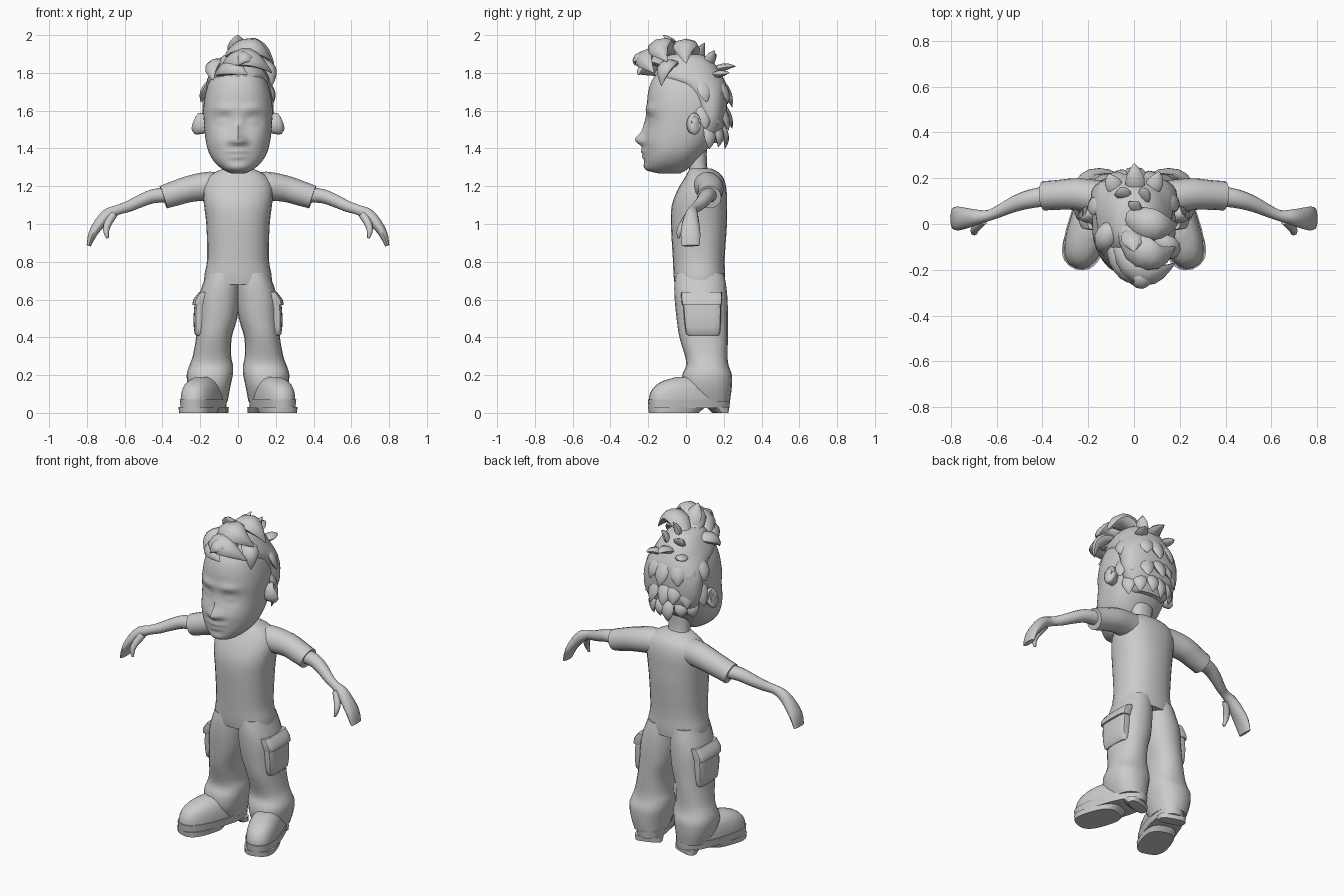
import bpy, bmesh, math, random
from mathutils import Vector

random.seed(4)
grey = bpy.data.materials.new("plain_grey")
grey.diffuse_color = (0.6, 0.6, 0.6, 1)
TAU = 2 * math.pi


def smooth_rows(rows, steps):
    """Catmull-Rom interpolation of number tuples."""
    out = []
    for i in range(len(rows) - 1):
        a, b, c, d = (rows[max(0, min(len(rows) - 1, i + k))] for k in (-1, 0, 1, 2))
        for s in range(steps):
            t = s / steps
            out.append([0.5 * (2 * q + (r - p) * t + (2 * p - 5 * q + 4 * r - w) * t * t
                               + (3 * q - p - 3 * r + w) * t ** 3) for p, q, r, w in zip(a, b, c, d)])
    return out + [list(rows[-1])]


def skin(name, rings, mirror=False, angle=50, warp=None):
    """Skin closed rings of points; rings may be grouped in several shells."""
    bm = bmesh.new()
    for shell in rings:
        grid = [[bm.verts.new(warp(Vector(p)) if warp else p) for p in ring] for ring in shell]
        n = len(grid[0])
        for r0, r1 in zip(grid, grid[1:]):
            for k in range(n):
                bm.faces.new((r0[k], r0[(k + 1) % n], r1[(k + 1) % n], r1[k]))
        bm.faces.new(grid[0][::-1])
        bm.faces.new(grid[-1])
    bmesh.ops.recalc_face_normals(bm, faces=bm.faces)
    me = bpy.data.meshes.new(name)
    bm.to_mesh(me)
    bm.free()
    ob = bpy.data.objects.new(name, me)
    bpy.context.collection.objects.link(ob)
    me.materials.append(grey)
    bpy.ops.object.select_all(action='DESELECT')
    ob.select_set(True)
    bpy.context.view_layer.objects.active = ob
    bpy.ops.object.shade_smooth_by_angle(angle=math.radians(angle))
    if mirror:
        ob.modifiers.new("mirror", 'MIRROR')
    return ob


def stack(rows, n=20, steps=3, power=2.3):
    """Horizontal rings from rows of (z, x_min, x_max, y_front, y_back)."""
    shell = []
    for z, x0, x1, y0, y1 in smooth_rows(rows, steps):
        ring = []
        for k in range(n):
            c, s = math.cos(TAU * k / n), math.sin(TAU * k / n)
            c, s = (math.copysign(abs(v) ** (2 / power), v) for v in (c, s))
            ring.append(((x0 + x1) / 2 + c * (x1 - x0) / 2, (y0 + y1) / 2 + s * (y1 - y0) / 2, z))
        shell.append(ring)
    return shell


def tube(rows, side, n=12, steps=3):
    """Rings along a path of (x, y, z, width, thickness); side(p, t) gives the width axis."""
    rows = smooth_rows(rows, steps)
    pts = [Vector(r[:3]) for r in rows]
    shell = []
    for i, (p, r) in enumerate(zip(pts, rows)):
        t = (pts[min(i + 1, len(pts) - 1)] - pts[max(i - 1, 0)]).normalized()
        u = side(p, t)
        u = (u - t * u.dot(t)).normalized()
        v = t.cross(u)
        shell.append([p + u * r[3] * math.cos(TAU * k / n) + v * r[4] * math.sin(TAU * k / n)
                      for k in range(n)])
    return shell


def sym(rows):
    return [(z, -w, w, f, b) for z, w, f, b in rows]


along_y = lambda p, t: Vector((0, 1, 0))

# --- Shirt, neck and arms
skin("shirt_body", [stack(sym([
    (.68, .178, -.06, .205), (.73, .178, -.066, .207), (.82, .163, -.07, .205), (1.0, .168, -.08, .217),
    (1.1, .18, -.075, .217), (1.18, .185, -.045, .215), (1.24, .165, -.01, .2),
    (1.275, .12, .01, .17), (1.295, .07, .02, .13)]), 24)])
skin("neck", [stack(sym([(1.22, .085, .0, .16), (1.28, .066, .015, .115), (1.4, .07, .02, .11)]), 16)])
skin("sleeve", [tube([
    (.06, .11, 1.19, .075, .075), (.15, .115, 1.2, .075, .077), (.25, .13, 1.187, .07, .07),
    (.33, .127, 1.163, .065, .066), (.395, .123, 1.142, .064, .062)], along_y, 16)], True)
skin("arm", [tube([
    (.36, .124, 1.155, .045, .042), (.45, .11, 1.147, .041, .038), (.52, .088, 1.12, .035, .034),
    (.58, .06, 1.093, .028, .03), (.635, .037, 1.075, .024, .027), (.69, .03, 1.05, .034, .032),
    (.735, .025, 1.0, .046, .03), (.77, .024, .945, .052, .023), (.79, .025, .885, .047, .012)],
    along_y, 14)], True)
skin("thumb", [tube([(.66, .015, 1.05, .02, .022), (.69, -.015, 1.0, .019, .02),
                     (.698, -.035, .96, .015, .015), (.69, -.04, .925, .006, .007)], along_y, 8)], True)

# --- Trousers with side pockets
skin("trouser_leg", [stack([
    (.74, -.01, .165, -.055, .2), (.68, -.012, .187, -.062, .212), (.6, -.01, .21, -.06, .22),
    (.5, .004, .215, -.05, .222), (.4, .033, .222, -.035, .222), (.3, .036, .24, -.005, .22),
    (.25, .026, .258, .0, .226), (.2, .028, .272, -.02, .243), (.13, .042, .262, -.02, .242),
    (.06, .055, .235, .02, .232)], 20)], True)
skin("pocket", [stack([
    (.41, .17, .215, .02, .17), (.42, .17, .23, .0, .18), (.5, .17, .236, -.01, .185),
    (.575, .165, .23, -.015, .185)], 16, 2, 4),
    stack([(.57, .17, .242, -.02, .19), (.6, .165, .236, -.025, .192), (.64, .15, .205, -.025, .19)],
          16, 2, 4)], True, 40)


# --- Boots, turned outward about their middle
def turn_out(p):
    a, c = math.radians(19), Vector((.183, .017))
    x, y = p.x - c.x, p.y - c.y
    return Vector((c.x + x * math.cos(a) - y * math.sin(a), c.y + x * math.sin(a) + y * math.cos(a), p.z))


def outline(z, grow, toe=0, heel=0):
    return (z, .093 - grow, .273 + grow, -.203 - grow + toe, .235 + grow - heel)


skin("boot_upper", [stack([outline(.06, .002), outline(.1, .0, .004), outline(.14, -.008, .022),
                           outline(.17, -.025, .055), outline(.19, -.05, .1)], 24, 3, 2.5)], True, 60, turn_out)
skin("boot_sole", [stack([outline(.025, .002), outline(.07, .007)], 24, 1, 2.5),
                   stack([outline(0, -.002, 0, .17), outline(.03, .002, 0, .14)], 24, 1, 2.8),
                   stack([outline(0, -.012, .35), outline(.03, -.008, .32)], 16, 1, 3)], True, 40, turn_out)


# --- Head with sculpted face
def face(p):
    if p.y > -.05:
        return p
    bump = lambda x, z, sx, sz, h: h * math.exp(-((abs(p.x) - x) / sx) ** 2 - ((p.z - z) / sz) ** 2)
    d = (bump(0, 1.445, .032, .032, .048) + bump(0, 1.5, .022, .06, .018) + bump(.035, 1.435, .018, .018, .016)
         + bump(0, 1.385, .05, .016, .02) + bump(0, 1.355, .04, .012, .014) + bump(0, 1.3, .05, .03, .012)
         + bump(.07, 1.61, .06, .022, .012) - bump(.078, 1.545, .045, .035, .022)
         + bump(.08, 1.542, .026, .02, .016) + bump(.1, 1.44, .05, .04, .008))
    p.y -= d
    return p


skin("head", [stack(sym([
    (1.268, .035, -.14, -.03), (1.285, .075, -.2, .0), (1.325, .122, -.216, .05), (1.38, .155, -.218, .1),
    (1.45, .172, -.215, .15), (1.53, .18, -.21, .185), (1.62, .182, -.207, .2), (1.7, .17, -.2, .195),
    (1.77, .145, -.175, .17), (1.83, .1, -.12, .12), (1.86, .03, -.05, .05)]), 56, 6, 2.3)], False, 60, face)
skin("ear", [tube([(.165, .03, 1.515, .026, .04), (.19, .036, 1.525, .034, .054), (.212, .045, 1.532, .036, .06),
                   (.224, .05, 1.535, .027, .046), (.22, .05, 1.535, .006, .012)], along_y, 14)], True, 60)

# --- Hair: close cap on the back and crown, then pointed locks
skin("hair_cap", [stack(sym([
    (1.43, .1, .05, .165), (1.48, .15, .045, .19), (1.56, .183, .045, .212), (1.66, .187, .02, .218),
    (1.73, .172, -.06, .215), (1.78, .158, -.165, .195), (1.84, .125, -.14, .16), (1.89, .08, -.1, .1),
    (1.905, .02, -.04, .03)]), 28, 3, 2.2)])
middle = Vector((0, .02, 1.62))
flat_on_head = lambda p, t: t.cross(p - middle)


def lock(a, b, c, w, thick=.5):
    rows = []
    for t, f in ((0, .6), (.25, 1), (.55, 1), (.8, .6), (1, .04)):
        p = Vector(a) * (1 - t) ** 2 + Vector(b) * 2 * t * (1 - t) + Vector(c) * t * t
        rows.append((*p, w * f, w * f * thick))
    return tube(rows, flat_on_head, 8, 2)


# Large locks swept forward and to one side
quiff = [
    ((-.07, -.1, 1.83), (.03, -.3, 1.95), (.18, -.17, 1.8), .062),
    ((-.04, -.02, 1.88), (.06, -.22, 2.01), (.18, -.1, 1.86), .07),
    ((-.02, .04, 1.88), (.09, -.03, 2.02), (.19, .0, 1.85), .065),
    ((-.1, -.08, 1.8), (-.05, -.24, 1.86), (.05, -.25, 1.79), .05),
    ((.05, -.1, 1.84), (.06, -.28, 1.93), (.0, -.27, 1.84), .045),
    ((.0, -.03, 1.86), (-.01, -.06, 1.95), (.0, -.12, 2.0), .05),
    ((.1, -.06, 1.85), (.19, -.13, 1.86), (.18, -.13, 1.73), .045),
    ((-.06, .0, 1.84), (-.17, -.06, 1.88), (-.13, -.14, 1.76), .045),
]
skin("quiff", [lock(*q, .6) for q in quiff], False, 60)
# Upright spikes at the back of the crown
crown = [
    ((0, .06, 1.84), (.0, .06, 1.9), (.02, .1, 1.96), .04),
    ((.03, .1, 1.82), (.05, .13, 1.88), (.06, .15, 1.92), .035),
    ((-.04, .1, 1.82), (-.05, .14, 1.88), (-.06, .16, 1.9), .035),
    ((0, .13, 1.8), (.01, .19, 1.84), (.0, .265, 1.835), .04),
    ((.06, .13, 1.78), (.1, .18, 1.8), (.11, .23, 1.8), .035),
    ((-.06, .13, 1.78), (-.1, .18, 1.8), (-.11, .22, 1.8), .035),
]
skin("crown_spikes", [lock(*c) for c in crown], False, 60)
# Rows of overlapping locks lying down the back and sides
rows = []
for z, count, spread, drop, width in ((1.76, 7, 1.25, .13, .042), (1.64, 7, 1.2, .13, .042),
                                      (1.53, 6, .95, .12, .036)):
    for i in range(count):
        a = spread * (2 * i / (count - 1) - 1) + random.uniform(-.08, .08)
        s, c = math.sin(a), math.cos(a)
        d = drop + random.uniform(-.02, .02)
        at = lambda r, h: (s * r * .95, .03 + c * r, h)
        rows.append(lock(at(.155, z), at(.2, z - d * .5), at(.215 if z > 1.6 else .175, z - d),
                         width, .45))
skin("back_locks", rows, False, 60)
